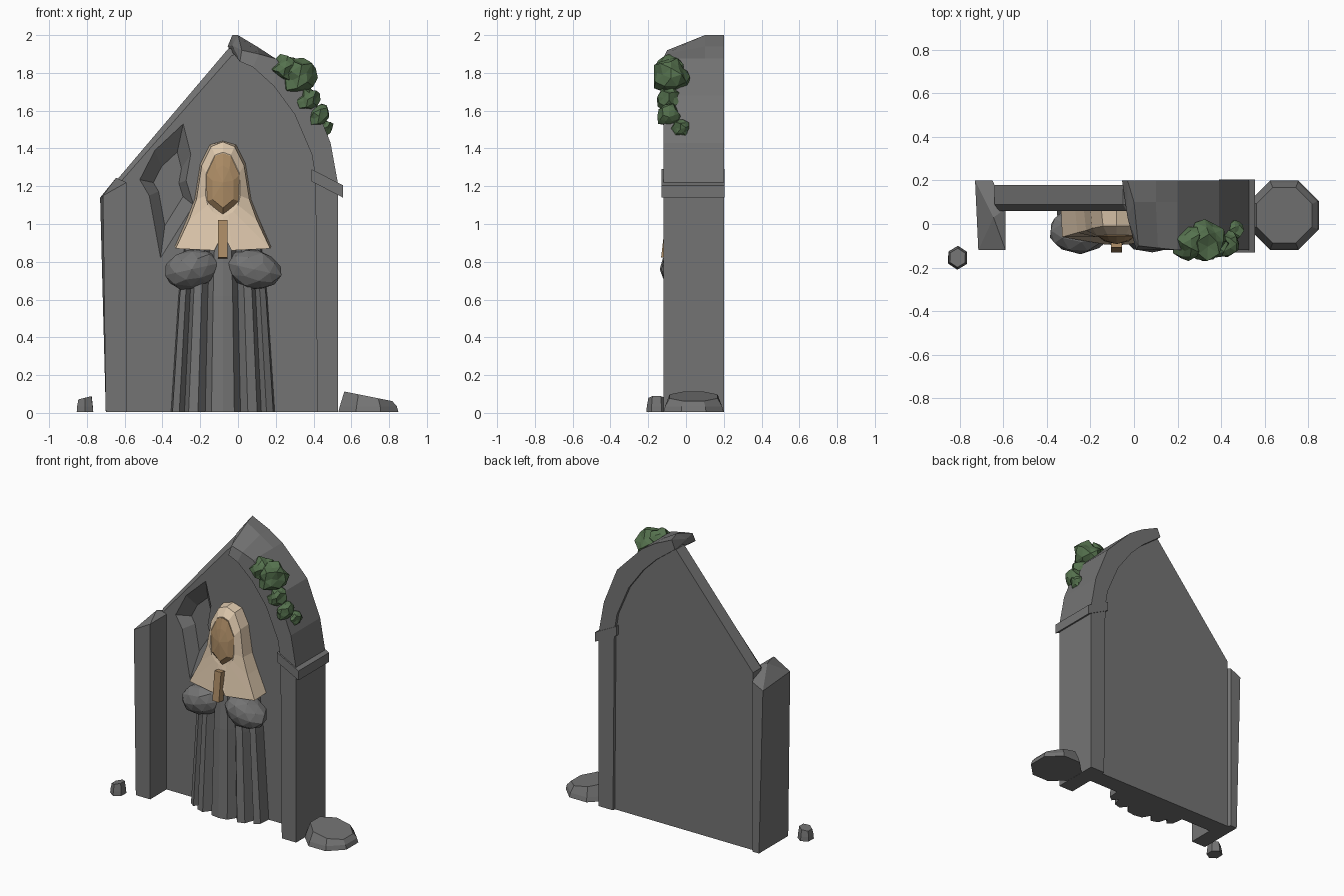
import bpy, bmesh, math, random
from mathutils import Vector, Matrix

if "Cube" in bpy.data.objects:
    bpy.data.objects.remove(bpy.data.objects["Cube"])

random.seed(4)
CX = -0.08  # statue centre line


def material(name, rgb):
    m = bpy.data.materials.new(name)
    m.diffuse_color = (*rgb, 1)
    m.use_nodes = True
    m.node_tree.nodes["Principled BSDF"].inputs["Base Color"].default_value = m.diffuse_color
    return m


STONE = material("grey stone", (0.175, 0.175, 0.175))
CREAM = material("cream cloth", (0.72, 0.57, 0.41))
TAN = material("tan skin", (0.41, 0.26, 0.13))
GREEN = material("ivy green", (0.09, 0.165, 0.075))


def finish(bm, name, mat):
    bmesh.ops.recalc_face_normals(bm, faces=bm.faces)
    me = bpy.data.meshes.new(name)
    bm.to_mesh(me)
    bm.free()
    me.materials.append(mat)
    ob = bpy.data.objects.new(name, me)
    bpy.context.collection.objects.link(ob)
    return ob


def loft(name, loops, mat, start=True, end=True):
    """Skin closed loops; each cap is True (flat), a point (fan) or None."""
    bm = bmesh.new()
    rings = [[bm.verts.new(p) for p in lp] for lp in loops]
    n = len(rings[0])
    for a, b in zip(rings, rings[1:]):
        for i in range(n):
            j = (i + 1) % n
            bm.faces.new((a[i], a[j], b[j], b[i]))
    for ring, cap in ((rings[0], start), (rings[-1], end)):
        if cap is True:
            bm.faces.new(ring)
        elif cap:
            c = bm.verts.new(cap)
            for i in range(n):
                bm.faces.new((ring[i], ring[(i + 1) % n], c))
    return finish(bm, name, mat)


def mirrored(half):
    """Closed loop about the statue centre from a half list of (dx, y, z)."""
    right = [(CX + d, y, z) for d, y, z in half]
    left = [(CX - d, y, z) for d, y, z in reversed(half) if d > 0]
    return right + left


def blob(name, centre, size, mat, tilt=0, jitter=0.0, sub=2):
    bm = bmesh.new()
    bmesh.ops.create_icosphere(bm, subdivisions=sub, radius=1)
    for v in bm.verts:
        v.co *= 1 + random.uniform(-jitter, jitter)
    m = (Matrix.Translation(centre) @ Matrix.Rotation(tilt, 4, 'Y')
         @ Matrix.Diagonal((*size, 1)))
    bm.transform(m)
    return finish(bm, name, mat)


def box(name, centre, size, mat, rot=0, axis='X'):
    bm = bmesh.new()
    bmesh.ops.create_cube(bm, size=1)
    bm.transform(Matrix.Translation(centre) @ Matrix.Rotation(rot, 4, axis)
                 @ Matrix.Diagonal((*size, 1)))
    return finish(bm, name, mat)


# Back panel with broken sloping top edge
right_edge = [(-0.64, 0.005), (0.49, 0.005), (0.49, 1.2), (0.455, 1.42),
              (0.36, 1.65), (0.17, 1.84), (0.03, 1.92)]
back = right_edge + [(-0.05, 1.93), (-0.64, 1.235)]
front = right_edge + [(-0.035, 1.89), (-0.62, 1.225)]
panel = loft("back_panel", [[(x, 0.06, z) for x, z in front],
                            [(x, 0.09, z) for x, z in back],
                            [(x, 0.18, z) for x, z in back]], STONE)

# Broken hollow in the panel
rim = [(-0.29, 1.53), (-0.25, 1.37), (-0.275, 1.23), (-0.235, 1.1),
       (-0.41, 0.82), (-0.47, 1.15), (-0.52, 1.235), (-0.44, 1.39)]
floor = [(-0.36 + (x + 0.36) * 0.55, z * 0.55 + 1.2 * 0.45) for x, z in rim]
cutter = loft("hollow_cutter", [[(x, 0.03, z) for x, z in rim],
                                [(x, 0.06, z) for x, z in rim],
                                [(x, 0.13, z) for x, z in floor]], STONE)
cutter.hide_render = True
mod = panel.modifiers.new("hollow", 'BOOLEAN')
mod.operation = 'DIFFERENCE'
mod.solver = 'EXACT'
mod.object = cutter
bpy.context.view_layer.objects.active = panel
bpy.ops.object.modifier_apply(modifier=mod.name)
bpy.data.objects.remove(cutter)

# Left pillar, broken at the top
foot = [(-0.70, -0.12), (-0.59, -0.12), (-0.59, 0.07), (-0.65, 0.2), (-0.70, 0.2)]
loft("left_pillar", [[(x, y, 0.005) for x, y in foot],
                     [(-0.715, -0.12, 1.15), (-0.59, -0.12, 1.22), (-0.59, 0.07, 1.22),
                      (-0.65, 0.2, 1.18), (-0.73, 0.2, 1.14)]],
     STONE, True, (-0.645, 0.03, 1.245))

# Right pillar and half arch, ending in a broken tip
stations = [(0.53, 0.005, 0.42, 0.005), (0.53, 1.21, 0.41, 1.25),
            (0.49, 1.43, 0.39, 1.37), (0.39, 1.68, 0.30, 1.58),
            (0.20, 1.875, 0.19, 1.73)]
arch = [[(ox, -0.12, oz), (ox, 0.1, oz), (ox, 0.2, oz), (ix, 0.2, iz), (ix, -0.12, iz)]
        for ox, oz, ix, iz in stations]
arch.append([(0.11, -0.11, 1.90), (0.10, 0.1, 1.94), (0.10, 0.2, 1.94),
             (0.09, 0.2, 1.83), (0.08, -0.12, 1.83)])
arch.append([(0.02, -0.10, 1.92), (0.0, 0.1, 2.0), (-0.03, 0.2, 2.0),
             (-0.055, 0.2, 1.94), (0.01, -0.12, 1.86)])
loft("right_pillar_arch", arch, STONE, True, (-0.03, 0.03, 1.945))

# Tilted band where the arch springs
loft("arch_band", [[(0.555, y, 1.14), (0.555, y, 1.205), (0.39, y, 1.29), (0.39, y, 1.225)]
                   for y in (-0.13, 0.205)], STONE)

# Pleated robe
pleats = [(0, -0.10), (0.22, -0.09), (0.34, -0.035), (0.48, -0.085), (0.66, -0.07),
          (0.74, -0.005), (0.84, -0.045), (0.97, -0.02), (1, 0.065)]
loft("robe", [mirrored([(d * w, y * k if y < 0 else y, z) for d, y in pleats])
              for w, k, z in ((0.275, 1, 0.005), (0.235, 0.85, 0.62), (0.2, 0.7, 0.92))],
     STONE)

# Sleeves
for side in (-1, 1):
    blob("sleeve", (CX + side * 0.165, -0.03, 0.76), (0.15, 0.105, 0.105), STONE,
         tilt=side * 0.22, jitter=0.05)

# Hood and cape with face opening
outer = [(0, 0.065, 1.44), (0.07, 0.065, 1.42), (0.12, 0.065, 1.32), (0.15, 0.065, 1.13),
         (0.19, 0.065, 1.03), (0.255, 0.065, 0.88), (0.06, 0.065, 0.86), (0, 0.065, 0.94)]
middle = [(0, -0.01, 1.435), (0.062, -0.01, 1.41), (0.112, -0.02, 1.31), (0.14, -0.03, 1.13),
          (0.18, -0.04, 1.02), (0.25, -0.06, 0.87), (0.045, -0.095, 0.86), (0, -0.085, 0.95)]
opening = [(0, -0.05, 1.38), (0.042, -0.05, 1.365), (0.088, -0.055, 1.27), (0.092, -0.06, 1.15),
           (0.08, -0.06, 1.10), (0.055, -0.06, 1.065), (0.03, -0.06, 1.05), (0, -0.06, 1.04)]
loft("hood_cape", [mirrored(outer), mirrored(middle), mirrored(opening)], CREAM,
     True, (CX, -0.02, 1.2))

# Face
loft("face", [mirrored([(0, y0, 1.375), (0.042, y0, 1.36), (0.088, y0, 1.26),
                        (0.088, y0, 1.12), (0, y0, 1.05)]) for y0 in (-0.03, -0.055)]
     + [mirrored([(0, -0.075, 1.31), (0.035, -0.072, 1.29), (0.055, -0.075, 1.23),
                  (0.055, -0.08, 1.13), (0, -0.088, 1.085)])],
     TAN, True, (CX, -0.092, 1.22))

# Folded hands
box("hands", (CX, -0.095, 0.92), (0.05, 0.05, 0.2), TAN, rot=-0.12)

# Ivy clumps over the arch
for i, (x, y, z, r) in enumerate([(0.25, -0.09, 1.825, 0.075), (0.325, -0.08, 1.78, 0.095),
                                  (0.37, -0.09, 1.66, 0.065), (0.43, -0.09, 1.57, 0.062),
                                  (0.455, -0.03, 1.505, 0.05)]):
    blob("ivy_%d" % i, (x, y, z), (r * 0.85, r, r), GREEN, tilt=0.6, jitter=0.2)


# Fallen stones
def stone(name, cx, cy, rx, ry, sides, z_low, z_high, turn):
    def ring(s, zf):
        out = []
        for i in range(sides):
            a = turn + math.tau * i / sides
            out.append((cx + rx * s * math.cos(a), cy + ry * s * math.sin(a),
                        zf(math.cos(a))))
        return out
    loft(name, [ring(1, lambda c: 0.005), ring(0.95, lambda c: 0.035),
                ring(0.8, lambda c: (z_low + z_high) / 2 - c * (z_high - z_low) / 2)], STONE)


stone("fallen_stone_right", 0.69, 0.04, 0.172, 0.172, 8, 0.06, 0.115, math.pi / 8)
stone("fallen_stone_left", -0.81, -0.155, 0.05, 0.055, 6, 0.09, 0.07, 0.5)
